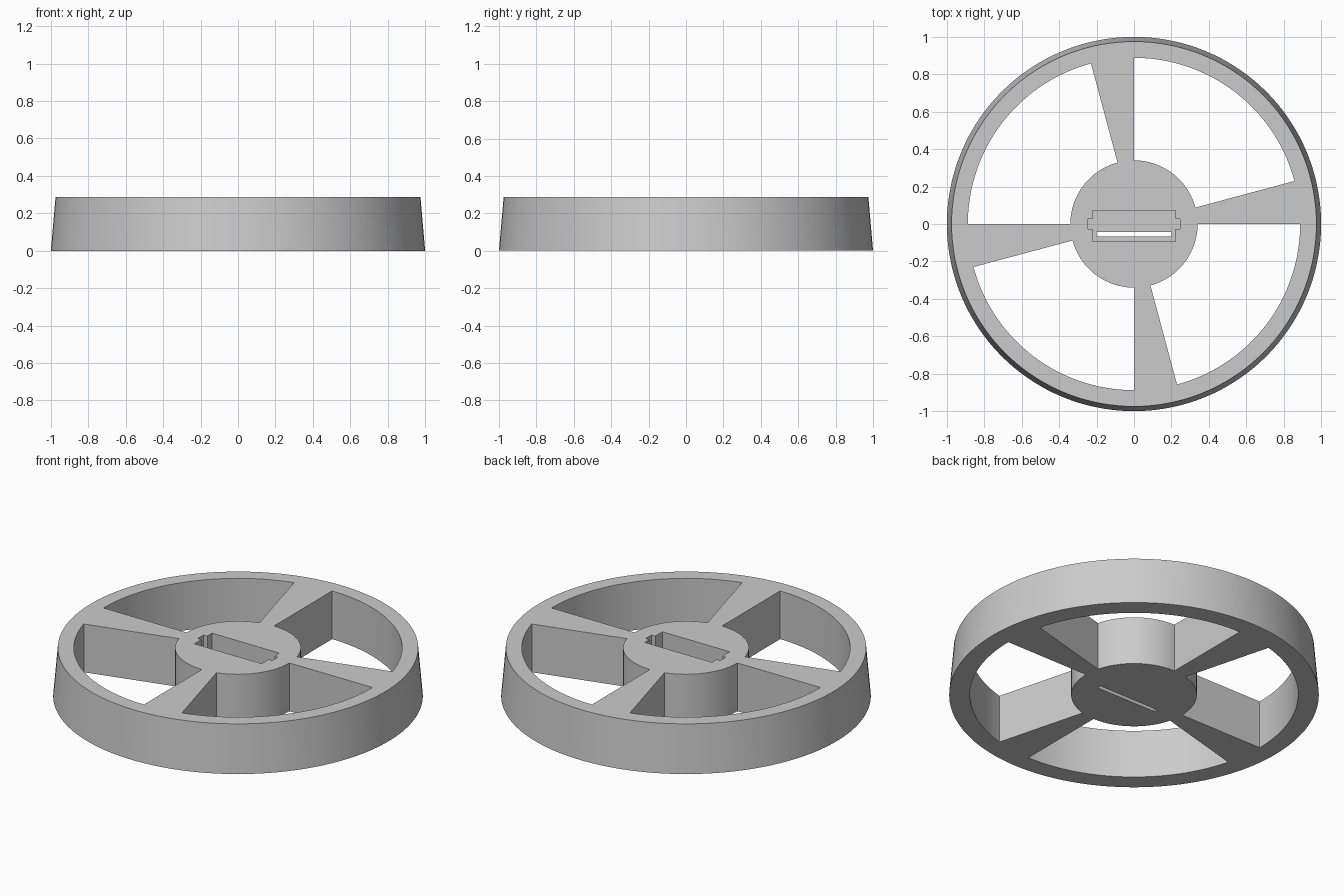
import bpy
import bmesh
from math import cos, sin, radians

HEIGHT = 0.288
HUB_RADIUS, RIM_INNER = 0.34, 0.888

if "Cube" in bpy.data.objects:
    bpy.data.objects.remove(bpy.data.objects["Cube"], do_unlink=True)

grey = bpy.data.materials.new("plain grey")
grey.use_nodes = True
colour = (0.6, 0.6, 0.6, 1)
grey.diffuse_color = colour
grey.node_tree.nodes["Principled BSDF"].inputs["Base Color"].default_value = colour


def prism(name, outline, z0, z1):
    """Extrude a counter-clockwise outline from z0 to z1."""
    bm = bmesh.new()
    base = bm.faces.new([bm.verts.new((x, y, z0)) for x, y in outline])
    top = bmesh.ops.extrude_face_region(bm, geom=[base])["geom"]
    verts = [v for v in top if isinstance(v, bmesh.types.BMVert)]
    bmesh.ops.translate(bm, verts=verts, vec=(0, 0, z1 - z0))
    bmesh.ops.recalc_face_normals(bm, faces=bm.faces)
    mesh = bpy.data.meshes.new(name)
    bm.to_mesh(mesh)
    bm.free()
    mesh.materials.append(grey)
    obj = bpy.data.objects.new(name, mesh)
    bpy.context.collection.objects.link(obj)
    return obj


def arc(radius, start, end, steps=50):
    angles = [radians(start + (end - start) * i / steps) for i in range(steps + 1)]
    return [(radius * cos(a), radius * sin(a)) for a in angles]


def rectangle(x, y0, y1):
    return [(-x, y0), (x, y0), (x, y1), (-x, y1)]


def cut(target, cutter):
    mod = target.modifiers.new(cutter.name, "BOOLEAN")
    mod.operation = "DIFFERENCE"
    mod.solver = "EXACT"
    mod.object = cutter
    bpy.context.view_layer.objects.active = target
    bpy.ops.object.modifier_apply(modifier=mod.name)
    bpy.data.objects.remove(cutter, do_unlink=True)


# Tapered disc
bpy.ops.mesh.primitive_cone_add(vertices=144, radius1=1.0, radius2=0.975,
                                depth=HEIGHT, location=(0, 0, HEIGHT / 2))
wheel = bpy.context.object
wheel.name = "spoked_wheel"
wheel.data.materials.append(grey)

# Four windows, leaving wedge spokes 15 degrees wide
for quarter in range(4):
    a, b = quarter * 90 + 15, quarter * 90 + 90
    outline = arc(RIM_INNER, a, b) + arc(HUB_RADIUS, b, a)
    cut(wheel, prism("window_cutter", outline, -0.1, HEIGHT + 0.1))

# Hub socket with side notches, and a narrow slot through its floor
socket = [(-0.222, -0.094), (0.222, -0.094), (0.222, -0.027), (0.246, -0.027),
          (0.246, 0.027), (0.222, 0.027), (0.222, 0.072), (-0.222, 0.072),
          (-0.222, 0.027), (-0.246, 0.027), (-0.246, -0.027), (-0.222, -0.027)]
cut(wheel, prism("socket_cutter", socket, 0.05, HEIGHT + 0.1))
cut(wheel, prism("slot_cutter", rectangle(0.2, -0.068, -0.044), -0.1, 0.15))

# Smooth curved walls, sharp edges
bpy.ops.object.select_all(action="DESELECT")
wheel.select_set(True)
bpy.context.view_layer.objects.active = wheel
bpy.ops.object.shade_smooth_by_angle(angle=radians(30))
